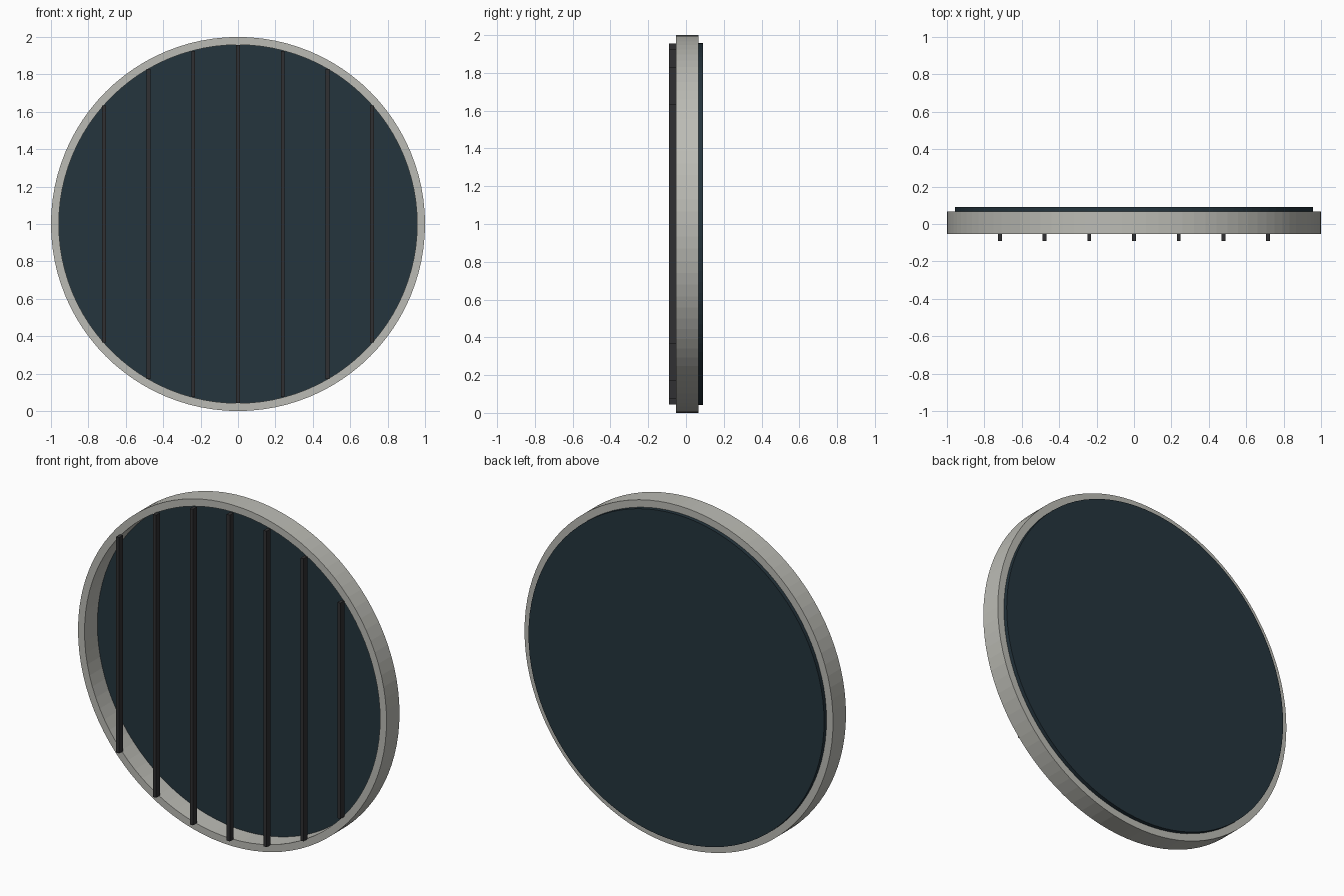
import bpy, bmesh, math

if "Cube" in bpy.data.objects:
    bpy.data.objects.remove(bpy.data.objects["Cube"])

SEG = 96
R_OUT, R_IN = 1.0, 0.958


def material(name, rgb):
    m = bpy.data.materials.new(name)
    m.diffuse_color = (*rgb, 1)
    m.use_nodes = True
    m.node_tree.nodes["Principled BSDF"].inputs["Base Color"].default_value = m.diffuse_color
    return m


def make_object(name, bm, mat):
    bmesh.ops.recalc_face_normals(bm, faces=bm.faces)
    me = bpy.data.meshes.new(name)
    bm.to_mesh(me)
    bm.free()
    me.materials.append(mat)
    ob = bpy.data.objects.new(name, me)
    bpy.context.collection.objects.link(ob)
    return ob


frame_mat = material("frame_grey", (0.5, 0.5, 0.46))
glass_mat = material("dark_glass", (0.018, 0.035, 0.047))
bar_mat = material("dark_metal", (0.03, 0.03, 0.032))

# Round frame: rectangular section swept around the y axis
bm = bmesh.new()
rings = []
for i in range(SEG):
    a = 2 * math.pi * i / SEG
    section = [(R_IN, -0.053), (R_OUT, -0.053), (R_OUT, 0.067), (R_IN, 0.067)]
    rings.append([bm.verts.new((r * math.cos(a), y, 1 + r * math.sin(a))) for r, y in section])
for i in range(SEG):
    p, q = rings[i], rings[(i + 1) % SEG]
    for k in range(4):
        n = (k + 1) % 4
        bm.faces.new((p[k], p[n], q[n], q[k]))
make_object("round_frame", bm, frame_mat)

# Back pane: thin disc on the rear of the frame
bm = bmesh.new()
bmesh.ops.create_cone(bm, cap_ends=True, segments=SEG, radius1=R_IN, radius2=R_IN, depth=0.024)
pane = make_object("back_pane", bm, glass_mat)
pane.rotation_euler.x = math.pi / 2
pane.location = (0, 0.078, 1)

# Vertical bars: each as tall as the opening at its position
for i in range(-3, 4):
    x = 0.239 * i
    height = 2 * math.sqrt(0.956 ** 2 - x ** 2)
    bm = bmesh.new()
    bmesh.ops.create_cube(bm, size=1)
    bmesh.ops.scale(bm, vec=(0.02, 0.036, height), verts=bm.verts)
    bar = make_object(f"vertical_bar_{i + 4}", bm, bar_mat)
    bar.location = (x, -0.072, 1)
